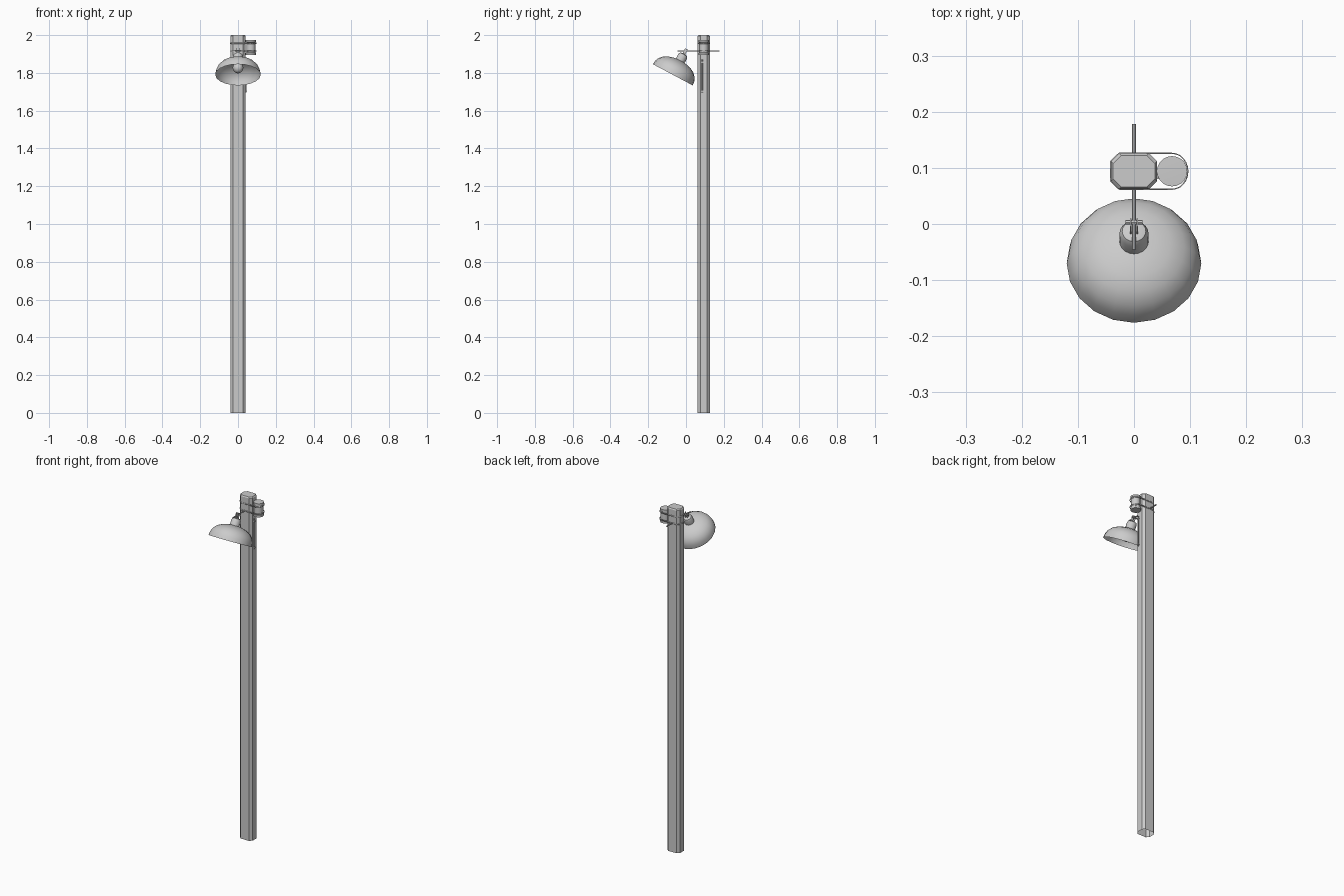
import bpy, bmesh, math
from mathutils import Vector, Matrix

if "Cube" in bpy.data.objects:
    bpy.data.objects.remove(bpy.data.objects["Cube"], do_unlink=True)

grey = bpy.data.materials.new("light grey")
grey.use_nodes = True
grey.diffuse_color = (0.6, 0.6, 0.6, 1)
grey.node_tree.nodes["Principled BSDF"].inputs["Base Color"].default_value = (0.6, 0.6, 0.6, 1)


def finish(name, bm, smooth=True):
    bmesh.ops.recalc_face_normals(bm, faces=bm.faces)
    mesh = bpy.data.meshes.new(name)
    bm.to_mesh(mesh)
    bm.free()
    ob = bpy.data.objects.new(name, mesh)
    bpy.context.collection.objects.link(ob)
    mesh.materials.append(grey)
    if smooth:
        bpy.ops.object.select_all(action='DESELECT')
        ob.select_set(True)
        bpy.context.view_layer.objects.active = ob
        bpy.ops.object.shade_smooth_by_angle(angle=math.radians(40))
    return ob


def lathe(name, profile, matrix=Matrix(), sides=20):
    """Spin (radius, height) points around z, then place with a matrix."""
    bm = bmesh.new()
    pts = [bm.verts.new((r, 0, h)) for r, h in profile]
    edges = [bm.edges.new(pair) for pair in zip(pts, pts[1:])]
    bmesh.ops.spin(bm, geom=pts + edges, axis=(0, 0, 1), cent=(0, 0, 0),
                   angle=math.tau, steps=sides, use_merge=True)
    bmesh.ops.remove_doubles(bm, verts=bm.verts, dist=0.00005)
    bm.transform(matrix)
    return finish(name, bm)


def rod(name, start, end, radius, sides=8):
    a, b = Vector(start), Vector(end)
    d = b - a
    place = Matrix.Translation(a) @ d.to_track_quat('Z', 'Y').to_matrix().to_4x4()
    return lathe(name, [(0, 0), (radius, 0), (radius, d.length), (0, d.length)], place, sides)


def box(name, centre, size, matrix=Matrix()):
    bm = bmesh.new()
    bmesh.ops.create_cube(bm, size=1)
    bm.transform(matrix @ Matrix.Translation(centre) @ Matrix.Diagonal((*size, 1)))
    return finish(name, bm, False)


# Post: chamfered section, bevelled top and open bottom
POST_Y, HX, HY, CUT = 0.094, 0.041, 0.032, 0.014


def post_ring(bm, z, inset=0):
    x, y, c = HX - inset, HY - inset, CUT
    corners = [(x, y - c), (x - c, y), (c - x, y), (-x, y - c),
               (-x, c - y), (c - x, -y), (x - c, -y), (x, c - y)]
    return [bm.verts.new((px, POST_Y + py, z)) for px, py in corners]


bm = bmesh.new()
rings = [post_ring(bm, 0), post_ring(bm, 1.994), post_ring(bm, 2, 0.004)]
for low, high in zip(rings, rings[1:]):
    for i in range(8):
        j = (i + 1) % 8
        bm.faces.new((low[i], low[j], high[j], high[i]))
bm.faces.new(rings[-1])
finish("post", bm, False)

# Lamp head, tilted about the centre of its rim
head = Matrix.Translation((0, -0.07, 1.79)) @ Matrix.Rotation(math.radians(-28), 4, 'X')
lathe("lamp_shade", [(0.12, 0), (0.117, 0.022), (0.108, 0.043), (0.09, 0.062),
                     (0.065, 0.075), (0.04, 0.082), (0.024, 0.085)], head)
lathe("lamp_socket", [(0, 0.07), (0.026, 0.07), (0.026, 0.112), (0.021, 0.122),
                      (0.01, 0.126), (0, 0.126)], head)
lathe("bulb", [(0, 0.012), (0.014, 0.016), (0.025, 0.027), (0.029, 0.042), (0.025, 0.056),
               (0.016, 0.068), (0.014, 0.08)], head, 16)

# Bracket carrying the lamp head from the bar
for side, x in (("left", 0.006), ("right", -0.006)):
    box(side + "_bracket_plate", (x, 0, 0.138), (0.003, 0.016, 0.034), head)
rod("bracket_pin", (-0.015, 0.003, 1.916), (0.015, 0.003, 1.916), 0.004)
rod("support_bar", (0, -0.045, 1.916), (0, 0.178, 1.916), 0.0035)

# Sensor canister on the left side of the post
CAN_X = 0.068
can = Matrix.Translation((CAN_X, POST_Y, 0))
lathe("canister", [(0, 1.895), (0.027, 1.895), (0.027, 1.906), (0.024, 1.908), (0.024, 1.962),
                   (0.027, 1.964), (0.027, 1.974), (0, 1.975)], can)

# Straps running round the post and canister
outline = [(CAN_X + 0.029 * math.cos(a), POST_Y + 0.033 * math.sin(a))
           for a in (math.radians(-90 + 15 * k) for k in range(13))]
outline += [(CUT - HX, POST_Y + 0.033), (-HX - 0.002, POST_Y + HY - CUT),
            (-HX - 0.002, POST_Y - HY + CUT), (CUT - HX, POST_Y - 0.033)]
for name, z in (("upper_strap", 1.954), ("lower_strap", 1.912)):
    bm = bmesh.new()
    low = [bm.verts.new((x, y, z)) for x, y in outline]
    high = [bm.verts.new((x, y, z + 0.006)) for x, y in outline]
    for i in range(len(outline)):
        j = (i + 1) % len(outline)
        bm.faces.new((low[i], low[j], high[j], high[i]))
    strap = finish(name, bm)
    thick = strap.modifiers.new("thickness", 'SOLIDIFY')
    thick.thickness = 0.002

# Thin conduit down the side of the post with its fixings
rod("conduit", (0.043, 0.086, 1.695), (0.043, 0.086, 1.872), 0.003)
for name, z in (("upper_clip", 1.857), ("lower_clip", 1.703)):
    box(name, (0.044, 0.086, z), (0.009, 0.011, 0.007))
